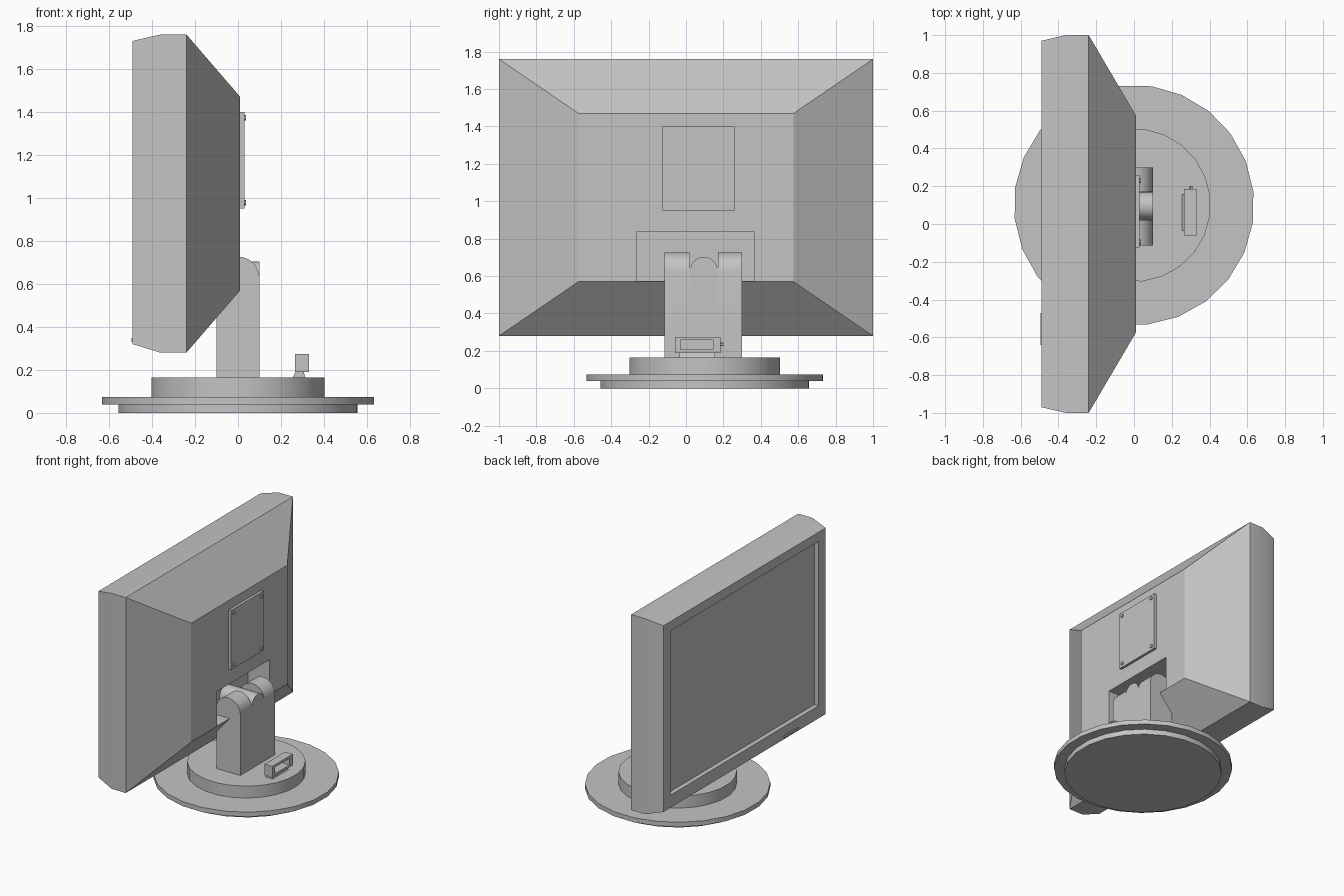
import bpy, bmesh, math
from mathutils import Matrix

cube = bpy.data.objects.get("Cube")
if cube:
    bpy.data.objects.remove(cube, do_unlink=True)

GREY = (0.55, 0.55, 0.55, 1)
mat = bpy.data.materials.new("plain grey")
mat.use_nodes = True
mat.diffuse_color = GREY
mat.node_tree.nodes["Principled BSDF"].inputs["Base Color"].default_value = GREY


def finish(name, bm):
    bmesh.ops.recalc_face_normals(bm, faces=bm.faces)
    mesh = bpy.data.meshes.new(name)
    bm.to_mesh(mesh)
    bm.free()
    mesh.materials.append(mat)
    obj = bpy.data.objects.new(name, mesh)
    bpy.context.collection.objects.link(obj)
    bpy.ops.object.select_all(action='DESELECT')
    obj.select_set(True)
    bpy.context.view_layer.objects.active = obj
    bpy.ops.object.shade_smooth_by_angle(angle=math.radians(30))
    return obj


def loft(name, rings, closed=False):
    """Join rectangles (x, y0, y1, z0, z1); cap the ends unless closed."""
    bm = bmesh.new()
    loops = [[bm.verts.new(p) for p in ((x, a, c), (x, b, c), (x, b, d), (x, a, d))]
             for x, a, b, c, d in rings]
    pairs = list(zip(loops, loops[1:]))
    if closed:
        pairs.append((loops[-1], loops[0]))
    else:
        bm.faces.new(loops[0])
        bm.faces.new(loops[-1])
    for p, q in pairs:
        for i in range(4):
            j = (i + 1) % 4
            bm.faces.new((p[i], p[j], q[j], q[i]))
    return finish(name, bm)


def box(name, x, y, z):
    return loft(name, [(x[0], *y, *z), (x[1], *y, *z)])


def cylinder(name, centre, radius, depth, axis='Z', sides=24, turn=0.0):
    bm = bmesh.new()
    rot = {'Z': Matrix.Rotation(turn, 4, 'Z'),
           'X': Matrix.Rotation(math.pi / 2, 4, 'Y'),
           'Y': Matrix.Rotation(math.pi / 2, 4, 'X')}[axis]
    bmesh.ops.create_cone(bm, cap_ends=True, segments=sides, radius1=radius, radius2=radius,
                          depth=depth, matrix=Matrix.Translation(centre) @ rot)
    return finish(name, bm)


def arch(name, y0, y1, half, z0, spring):
    """Upright slab with a half-round top, extruded along y."""
    bm = bmesh.new()
    pts = [(-half, z0), (half, z0)]
    pts += [(half * math.cos(math.pi * i / 12), spring + half * math.sin(math.pi * i / 12))
            for i in range(13)]
    face = bm.faces.new([bm.verts.new((x, y0, z)) for x, z in pts])
    out = bmesh.ops.extrude_face_region(bm, geom=[face])
    moved = [v for v in out["geom"] if isinstance(v, bmesh.types.BMVert)]
    bmesh.ops.translate(bm, verts=moved, vec=(0, y1 - y0, 0))
    return finish(name, bm)


# Display housing: recessed screen, bezel, tapered back and hinge pocket
screen = (-0.885, 0.885, 0.415, 1.66)
full = (-1, 1, 0.28, 1.76)
pocket = (-0.265, 0.365, 0.573, 0.835)
loft("display_housing", [
    (-0.455, *screen), (-0.49, *screen), (-0.49, -0.97, 0.97, 0.32, 1.73),
    (-0.36, *full), (-0.24, *full), (0.01, -0.575, 0.575, 0.57, 1.47),
    (0.01, *pocket), (-0.17, *pocket)])

# Front control button
box("control_button", (-0.496, -0.485), (-0.64, -0.47), (0.33, 0.348))

# Rear mounting plate with corner screws
box("mounting_plate", (0.005, 0.03), (-0.125, 0.26), (0.95, 1.40))
for y in (-0.095, 0.23):
    for z in (0.978, 1.372):
        cylinder("plate_screw", (0.031, y, z), 0.013, 0.014, 'X', 12)

# Round stepped base
for name, radius, z0, z1 in (("base_foot", 0.56, 0, 0.04),
                             ("base_disc", 0.636, 0.04, 0.075),
                             ("base_riser", 0.406, 0.075, 0.165)):
    cylinder(name, (0, 0.1, (z0 + z1) / 2), radius, z1 - z0, turn=math.radians(6.5))

# Stand column with two hinge ears and the neck between them
arch("hinge_ear_right", -0.115, 0.02, 0.1, 0.16, 0.627)
arch("hinge_ear_left", 0.17, 0.3, 0.1, 0.16, 0.627)
box("stand_column", (-0.1, 0.1), (0.02, 0.17), (0.16, 0.645))
cylinder("hinge_neck", (-0.035, 0.095, 0.63), 0.073, 0.27, 'X')

# Cable loop on the base, open through the middle
outer = (-0.06, 0.185, 0.19, 0.275)
inner = (-0.03, 0.145, 0.207, 0.257)
loft("cable_loop", [(0.265, *outer), (0.33, *outer), (0.33, *inner), (0.265, *inner)], True)
cylinder("loop_pin", (0.3, 0.19, 0.235), 0.01, 0.02, 'Y', 12)

# Flared foot under the cable loop
foot = loft("loop_foot", [(0.25, -0.035, 0.155, 0.16, 0.192), (0.315, -0.035, 0.155, 0.16, 0.192)])
for v in foot.data.vertices:
    if v.co.z > 0.18:
        v.co.x = 0.27 if v.co.x < 0.28 else 0.305
